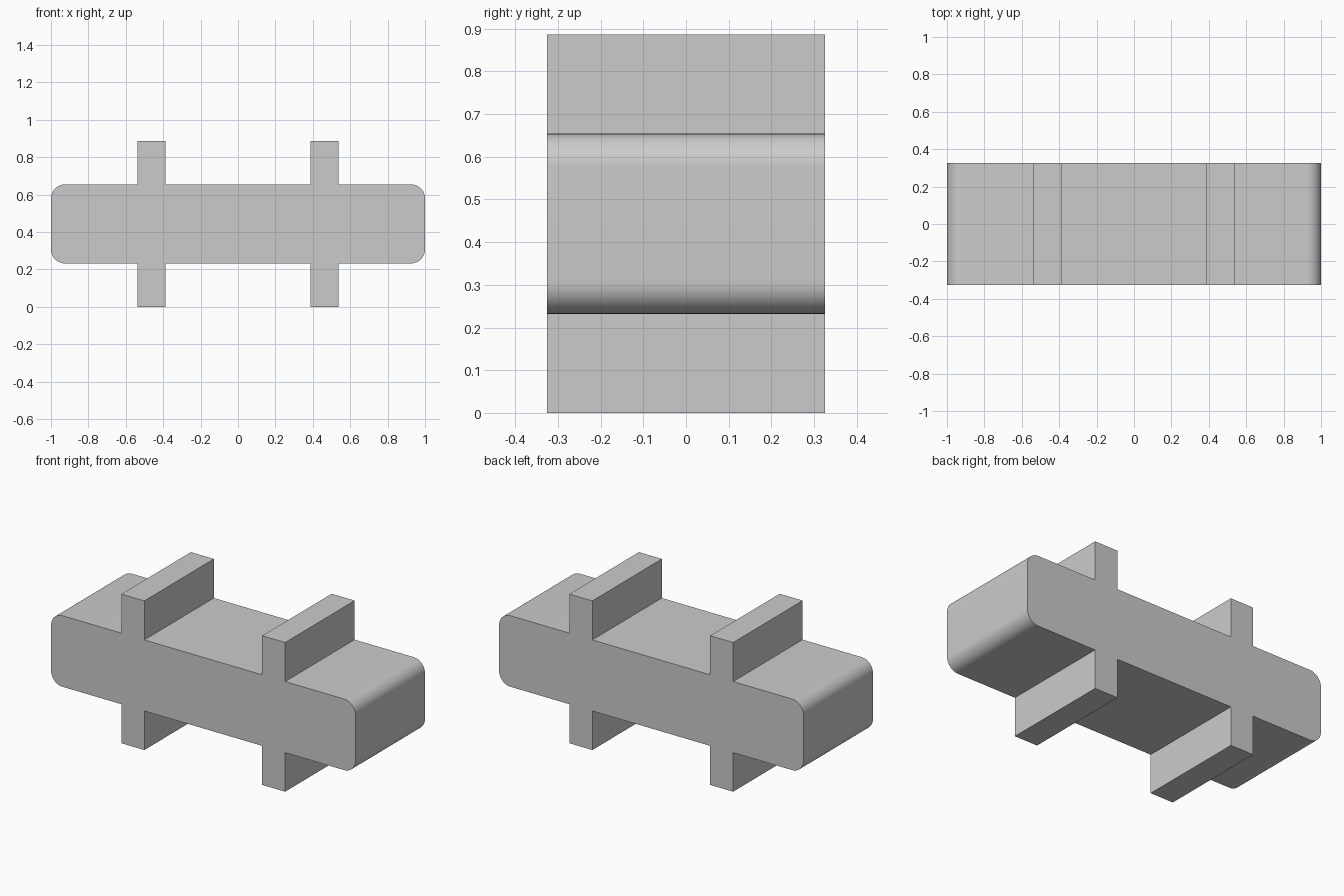
import bpy
import bmesh
import math

cube = bpy.data.objects.get("Cube")
if cube:
    bpy.data.objects.remove(cube, do_unlink=True)

HALF_DEPTH = 0.326
MID_Z = 0.443          # height of the body's centre line
HALF_BODY = 0.211
HALF_BAR = 0.443       # bars reach this far above and below the centre line
BAR_IN, BAR_OUT = 0.387, 0.538
RADIUS = 0.075
STEPS = 12

grey = bpy.data.materials.new("plain grey")
grey.use_nodes = True
colour = (0.6, 0.6, 0.6, 1)
grey.diffuse_color = colour
grey.node_tree.nodes["Principled BSDF"].inputs["Base Color"].default_value = colour

# Quarter outline: right end, rounded corner, then up and over the bar
quarter = []
for i in range(STEPS + 1):
    a = math.pi / 2 * i / STEPS
    quarter.append((1 - RADIUS + RADIUS * math.cos(a),
                    HALF_BODY - RADIUS + RADIUS * math.sin(a)))
quarter += [(BAR_OUT, HALF_BODY), (BAR_OUT, HALF_BAR),
            (BAR_IN, HALF_BAR), (BAR_IN, HALF_BODY)]

# Mirror the quarter to close the whole outline
upper = quarter + [(-x, z) for x, z in reversed(quarter)]
outline = upper + [(x, -z) for x, z in reversed(upper)]

# Rounded body with its two crossbars, extruded front to back
bm = bmesh.new()
face = bm.faces.new([bm.verts.new((x, -HALF_DEPTH, MID_Z + z)) for x, z in outline])
result = bmesh.ops.extrude_face_region(bm, geom=[face])
moved = [v for v in result["geom"] if isinstance(v, bmesh.types.BMVert)]
bmesh.ops.translate(bm, verts=moved, vec=(0, 2 * HALF_DEPTH, 0))
bmesh.ops.recalc_face_normals(bm, faces=bm.faces)
mesh = bpy.data.meshes.new("body_with_crossbars")
bm.to_mesh(mesh)
bm.free()
mesh.materials.append(grey)

body = bpy.data.objects.new("body_with_crossbars", mesh)
bpy.context.collection.objects.link(body)

# Smooth the rounded corners and keep the square edges sharp
bpy.ops.object.select_all(action="DESELECT")
body.select_set(True)
bpy.context.view_layer.objects.active = body
bpy.ops.object.shade_smooth_by_angle(angle=math.radians(30))
